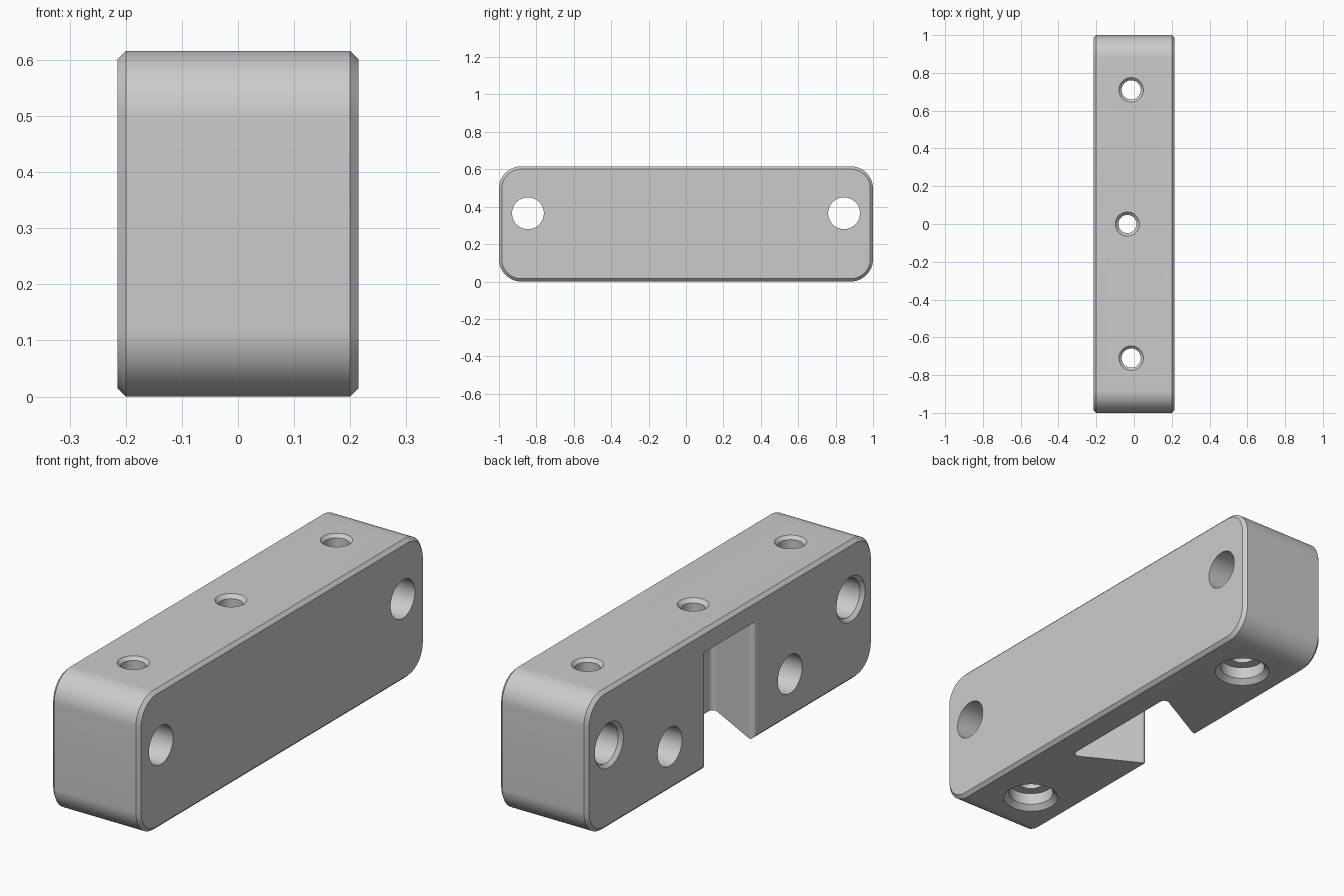
import bpy, bmesh, math
from mathutils import Vector, Matrix

old = bpy.data.objects.get("Cube")
if old:
    bpy.data.objects.remove(old, do_unlink=True)

HALF_X, HALF_Y, HEIGHT = 0.215, 1.0, 0.616
CHAMFER, CORNER = 0.015, 0.12

grey = bpy.data.materials.new("plain_grey")
grey.use_nodes = True
colour = (0.6, 0.6, 0.6, 1)
grey.diffuse_color = colour
grey.node_tree.nodes["Principled BSDF"].inputs["Base Color"].default_value = colour


def rounded(corners, steps=12):
    """Polygon of (a, b, radius) corners with each corner turned into an arc."""
    result = []
    for i, (a, b, r) in enumerate(corners):
        p = Vector((a, b))
        if r == 0:
            result.append(p)
            continue
        u = (Vector(corners[i - 1][:2]) - p).normalized()
        v = (Vector(corners[(i + 1) % len(corners)][:2]) - p).normalized()
        half = u.angle(v) / 2
        centre = p + (u + v).normalized() * r / math.sin(half)
        start = p + u * r / math.tan(half) - centre
        end = p + v * r / math.tan(half) - centre
        sweep = math.atan2(start.x * end.y - start.y * end.x, start.dot(end))
        for k in range(steps + 1):
            result.append(centre + Matrix.Rotation(sweep * k / steps, 2) @ start)
    return result


def loft(name, rings):
    """Closed solid through rings of points with equal counts."""
    bm = bmesh.new()
    loops = [[bm.verts.new(p) for p in ring] for ring in rings]
    n = len(loops[0])
    for low, high in zip(loops, loops[1:]):
        for i in range(n):
            j = (i + 1) % n
            bm.faces.new((low[i], low[j], high[j], high[i]))
    bm.faces.new(loops[0])
    bm.faces.new(loops[-1])
    bmesh.ops.recalc_face_normals(bm, faces=bm.faces)
    mesh = bpy.data.meshes.new(name)
    bm.to_mesh(mesh)
    bm.free()
    mesh.materials.append(grey)
    obj = bpy.data.objects.new(name, mesh)
    bpy.context.collection.objects.link(obj)
    return obj


def hole(name, origin, axis, profile, sides=48):
    """Round cutter with (radius, depth) steps measured along the axis."""
    turn = Vector(axis).to_track_quat('Z', 'Y')
    rings = []
    for r, d in profile:
        angles = [math.tau * i / sides for i in range(sides)]
        rings.append([Vector(origin) + turn @ Vector((r * math.cos(t), r * math.sin(t), d))
                      for t in angles])
    return loft(name, rings)


def body_ring(x, inset):
    y, r = HALF_Y - inset, CORNER - inset
    low, high = inset, HEIGHT - inset
    corners = [(-y, low, r), (y, low, r), (y, high, r), (-y, high, r)]
    return [(x, p.x, p.y) for p in rounded(corners, 16)]


# Block with rounded ends and chamfered side faces
inner_x = HALF_X - CHAMFER
block = loft("mounting_block", [body_ring(-HALF_X, CHAMFER), body_ring(-inner_x, 0),
                                body_ring(inner_x, 0), body_ring(HALF_X, CHAMFER)])

# Dovetail slot, open at the bottom and on one side
face = -HALF_X - 0.0002
half = [(-0.3, 0.4, 0), (face, 0.4, 0), (face, 0.155, 0.02), (0.09, 0.32, 0.02)]
outline = rounded(half + [(x, -y, r) for x, y, r in reversed(half)], 8)
cutters = [loft("slot_cutter", [[(p.x, p.y, z) for p in outline] for z in (-0.1, 0.52)])]

# The flared outer part of the slot cutter only meets the slot mouth
down, up, inward = (0, 0, -1), (0, 0, 1), (1, 0, 0)
for side in (-1, 1):
    # Cross holes with a chamfered rim
    cutters.append(hole("cross_hole_cutter", (-HALF_X, side * 0.845, 0.365), inward,
                        [(0.11, -0.01), (0.085, 0.015), (0.085, 0.6)]))
    # Blind holes beside the slot
    cutters.append(hole("blind_hole_cutter", (-HALF_X, side * 0.42, 0.195), inward,
                        [(0.085, -0.05), (0.085, 0.27)]))
    # Vertical bolt holes with counterbores underneath
    cutters.append(hole("bolt_hole_cutter", (-0.015, side * 0.71, HEIGHT), down,
                        [(0.075, -0.01), (0.051, 0.014), (0.051, 0.58)]))
    cutters.append(hole("counterbore_cutter", (-0.015, side * 0.71, 0), up,
                        [(0.127, -0.01), (0.095, 0.022), (0.095, 0.075)]))
# Centre hole into the slot
cutters.append(hole("centre_hole_cutter", (-0.035, 0, HEIGHT), down,
                    [(0.074, -0.01), (0.048, 0.016), (0.048, 0.2)]))

bpy.ops.object.select_all(action='DESELECT')
bpy.context.view_layer.objects.active = block
block.select_set(True)
for cutter in cutters:
    mod = block.modifiers.new("cut", 'BOOLEAN')
    mod.operation = 'DIFFERENCE'
    mod.solver = 'EXACT'
    mod.object = cutter
    bpy.ops.object.modifier_apply(modifier=mod.name)
    bpy.data.objects.remove(cutter, do_unlink=True)
bpy.ops.object.shade_smooth_by_angle(angle=math.radians(25))
